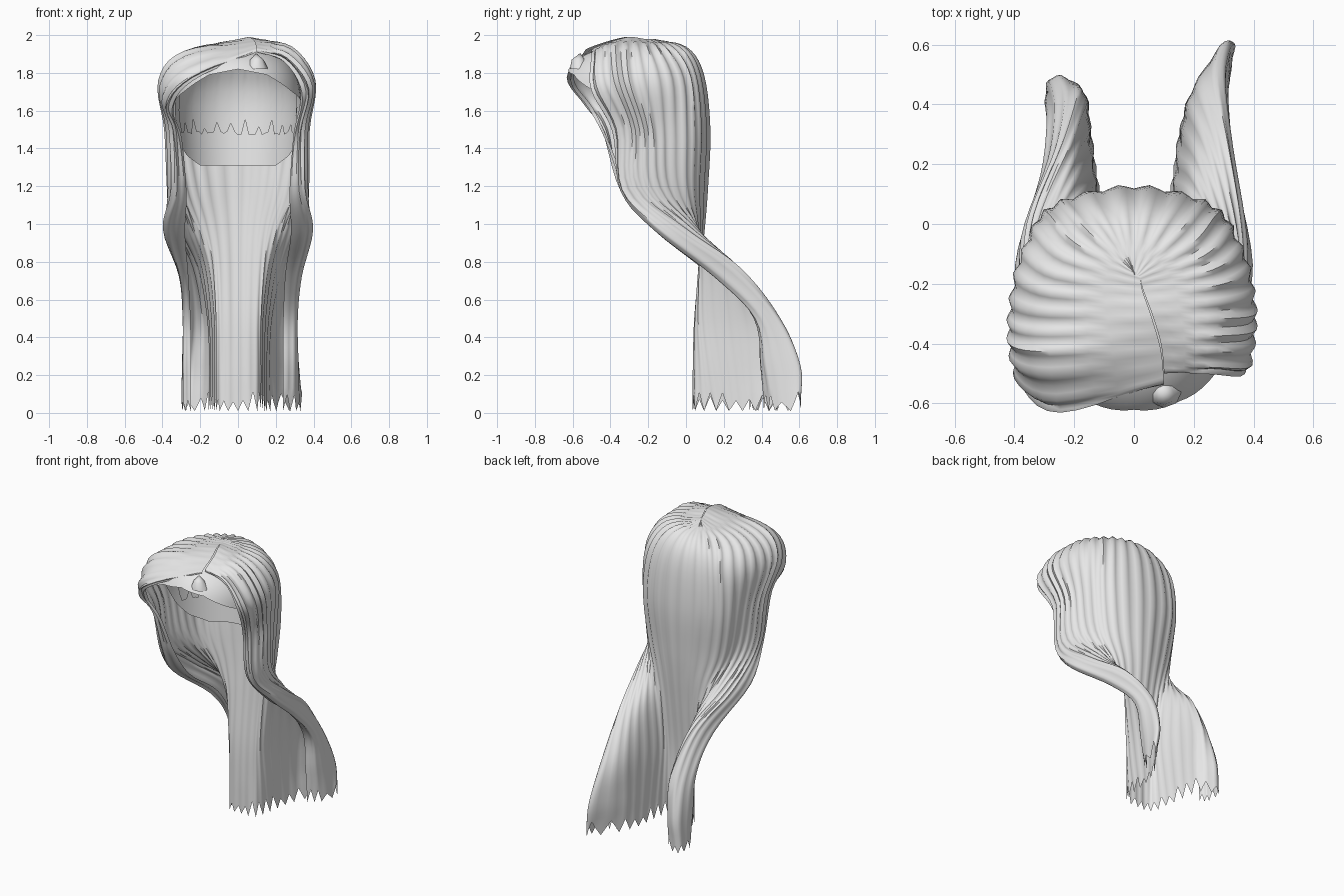
import bpy, math, random
from mathutils import Vector

if "Cube" in bpy.data.objects:
    bpy.data.objects.remove(bpy.data.objects["Cube"])

random.seed(4)
hair_mat = bpy.data.materials.new("light_grey")
hair_mat.diffuse_color = (0.8, 0.8, 0.8, 1)
hair_mat.use_nodes = True
hair_mat.node_tree.nodes["Principled BSDF"].inputs["Base Color"].default_value = hair_mat.diffuse_color


def make_object(name, verts, faces, angle=60):
    me = bpy.data.meshes.new(name)
    me.from_pydata(verts, [], faces)
    me.materials.append(hair_mat)
    ob = bpy.data.objects.new(name, me)
    bpy.context.collection.objects.link(ob)
    bpy.ops.object.select_all(action='DESELECT')
    ob.select_set(True)
    bpy.context.view_layer.objects.active = ob
    bpy.ops.object.shade_smooth_by_angle(angle=math.radians(angle))
    return ob


def grid_faces(nu, nv):
    return [(i * nv + j, (i + 1) * nv + j, (i + 1) * nv + j + 1, i * nv + j + 1)
            for i in range(nu - 1) for j in range(nv - 1)]


def spline(pts, t):
    """Catmull-Rom curve through the points, t counted in points."""
    i = min(int(t), len(pts) - 2)
    f = t - i
    p1, p2 = pts[i], pts[i + 1]
    p0 = pts[i - 1] if i > 0 else 2 * p1 - p2
    p3 = pts[i + 2] if i + 2 < len(pts) else 2 * p2 - p1
    return 0.5 * (2 * p1 + (p2 - p0) * f + (2 * p0 - 5 * p1 + 4 * p2 - p3) * f * f
                  + (3 * p1 - p0 - 3 * p2 + p3) * f ** 3)


def lerp_table(table, x):
    for (x0, y0), (x1, y1) in zip(table, table[1:]):
        if x <= x1:
            return y0 + (y1 - y0) * (x - x0) / (x1 - x0)
    return table[-1][1]


# Guide strands: where each one passes at ten levels from parting to tip
X = [(0, 0, 0, 0, 0, 0, 0, 0, 0, 0),
     (.01, .12, .18, .20, .17, .13, .11, .10, .10, .10),
     (.02, .21, .29, .31, .28, .21, .16, .13, .13, .13),
     (.03, .27, .37, .35, .32, .26, .20, .16, .15, .15),
     (.06, .28, .40, .37, .36, .32, .26, .20, .19, .20),
     (.09, .28, .40, .37, .37, .365, .32, .29, .31, .33)]
Y = [(-.17, 0, .09, .125, .115, .10, .08, .05, .04, .04),
     (-.17, -.02, .06, .09, .08, .08, .07, .05, .05, .05),
     (-.18, -.09, 0, .02, .02, .06, .09, .10, .13, .16),
     (-.22, -.18, -.12, -.10, -.08, .06, .20, .25, .28, .30),
     (-.30, -.29, -.27, -.20, -.17, .04, .27, .42, .44, .44),
     (-.40, -.40, -.38, -.29, -.27, -.02, .28, .50, .61, .61)]
Z_BACK = (1.98, 1.93, 1.79, 1.5, 1.2, 1.0, .8, .5, .25, .06)
Z_SIDE = (1.98, 1.93, 1.75, 1.5, 1.19, .97, .76, .5, .25, .06)
right = []
for k in range(6):
    f = k / 5
    right.append([Vector((x, y, a + (b - a) * f))
                  for x, y, a, b in zip(X[k], Y[k], Z_BACK, Z_SIDE)])
right[4][0].z = 1.99
right[5][0].z = 1.965
# front edge and the lip that curls inward behind it
right.append([Vector(p) for p in (
    (.10, -.49, 1.93), (.26, -.49, 1.885), (.38, -.49, 1.72), (.34, -.38, 1.5), (.34, -.345, 1.18),
    (.39, -.16, .97), (.33, .16, .72), (.31, .38, .5), (.31, .44, .25), (.31, .47, .06))])
right.append([Vector(p) for p in (
    (.10, -.50, 1.91), (.25, -.48, 1.85), (.33, -.47, 1.68), (.29, -.36, 1.45), (.27, -.30, 1.17),
    (.28, -.12, .95), (.25, .17, .74), (.24, .36, .5), (.24, .39, .25), (.24, .41, .06))])

# Left side: mirrored, lower at the brow, shorter and fuller lock behind
left = []
for k, strand in enumerate(right):
    row = []
    for lv, p in enumerate(strand):
        q = Vector((-p.x, p.y, p.z))
        if lv == 0:
            q.x = p.x
        if lv < 4 and k >= 3:
            q.y -= (.03, .08, .06, .05)[lv] * (k - 2) / 4
        if lv == 1:
            q.z -= .006 * k
        if lv in (2, 3):
            q.x *= 1.03
        if lv >= 6:
            q.x *= (.95, .95, .95, .95, .87, .85, .95, 1.05)[k]
            if q.y > .1 and k > 4:
                q.y = .1 + (q.y - .1) * .76
        row.append(q)
    left.append(row)
# swept brow flap on the left
left[6][1:3] = [Vector((-.25, -.615, 1.79)), Vector((-.385, -.53, 1.65))]
left[7][1:3] = [Vector((-.24, -.60, 1.76)), Vector((-.34, -.50, 1.61))]

strands = left[:0:-1] + right

# Hair shell: fine grid over the guide strands, with ribs and ragged tips
SUB_U, SUB_V = 8, 5
nu = (len(strands) - 1) * SUB_U + 1
nv = (len(strands[0]) - 1) * SUB_V + 1
rings = [[spline(s, j / SUB_V) for s in strands] for j in range(nv)]
base = [spline(rings[j], i / SUB_U) for i in range(nu) for j in range(nv)]
tips = [random.uniform(.04, .11) for _ in range(nu)]
verts = []
for i in range(nu):
    rib = math.cos(i * math.pi / 2)
    for j in range(nv):
        v = j / (nv - 1)
        du = base[min(i + 1, nu - 1) * nv + j] - base[max(i - 1, 0) * nv + j]
        dv = base[i * nv + min(j + 1, nv - 1)] - base[i * nv + max(j - 1, 0)]
        n = du.cross(dv)
        n = -n.normalized() if n.length > 1e-9 else Vector((0, 0, 1))
        if j < 3:
            n = Vector((0, 0, 1))
        # ribs are strong on the head and fade along the lengths
        amp = lerp_table([(0, 0), (.12, .009), (.3, .008), (.55, .004), (1, .003)], v)
        p = base[i * nv + j] + n * (rib * amp)
        if j >= nv - 2:
            w = 1 if j == nv - 1 else .3
            p.z += (tips[i // 4] * abs(((i + 2) % 4) - 2) / 2 - .05) * w
        p.z = max(p.z, .005)
        verts.append(p)
make_object("hair_shell", verts, grid_faces(nu, nv))


# Scalp cap: rounded dome open toward the face
HAIRLINE = [(0, 1.82), (30, 1.79), (60, 1.70), (85, 1.65), (102, 1.47), (118, 1.37),
            (140, 1.31), (180, 1.31)]


def dome(z, deg, scale=1):
    if z > 1.6:
        r = max(0, 1 - (min(z - 1.6, .34) / .34) ** 2.6) ** .385
    else:
        r = 1 - .08 * (1.6 - z) / .3
    a = math.radians(deg)
    depth = .385 if math.cos(a) > 0 else .355
    return Vector((.335 * r * scale * math.sin(a), -.29 - depth * r * scale * math.cos(a), z))


verts, nu, nv = [], 73, 16
for i in range(nu):
    deg = -180 + 5 * i
    end = lerp_table(HAIRLINE, abs(deg))
    for j in range(nv):
        verts.append(dome(1.94 - (1.94 - end) * (j / (nv - 1)) ** 2, deg))
make_object("scalp_cap", verts, grid_faces(nu, nv))

# Short under layer with ragged ends inside the back of the cap
verts, nu, nv = [], 45, 6
for i in range(nu):
    deg = 105 + 150 * i / (nu - 1)
    end = 1.47 + (random.uniform(.03, .09) if i % 4 == 0 else random.uniform(0, .02))
    for j in range(nv):
        verts.append(dome(1.84 - (1.84 - end) * j / (nv - 1), deg, .97))
make_object("under_layer", verts, grid_faces(nu, nv))

# Small tuft lying at the front hairline
ring = [(.10 + .06 * math.cos(a), -.56 + .055 * math.sin(a), 1.82)
        for a in (k * math.tau / 8 for k in range(8))]
mid = [(.10 + .035 * math.cos(a), -.57 + .035 * math.sin(a), 1.87)
       for a in (k * math.tau / 8 for k in range(8))]
faces = [(k, (k + 1) % 8, 8 + (k + 1) % 8, 8 + k) for k in range(8)]
faces += [(8 + k, 8 + (k + 1) % 8, 16) for k in range(8)]
make_object("front_tuft", ring + mid + [(.095, -.56, 1.905)], faces)
